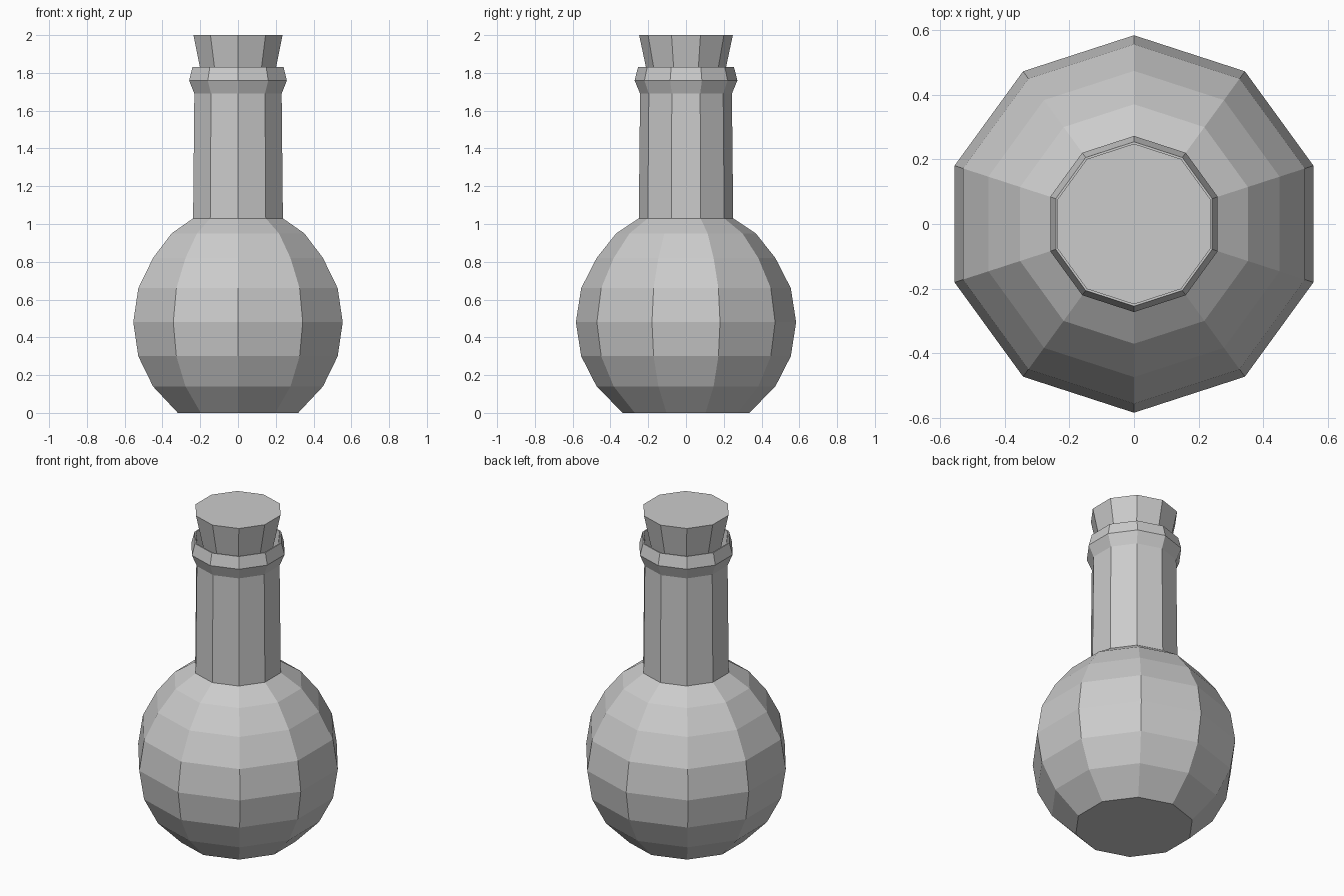
import bpy
import bmesh
from math import cos, sin, pi

SIDES = 10

cube = bpy.data.objects.get("Cube")
if cube:
    bpy.data.objects.remove(cube, do_unlink=True)

grey = bpy.data.materials.new("plain_grey")
grey.use_nodes = True
grey.diffuse_color = (0.6, 0.6, 0.6, 1)
grey.node_tree.nodes["Principled BSDF"].inputs["Base Color"].default_value = (0.6, 0.6, 0.6, 1)


def lathe(name, profile):
    """Revolve (radius, height) points into a faceted solid, capped at both ends."""
    bm = bmesh.new()
    rings = []
    for r, z in profile:
        angles = [pi / 2 + 2 * pi * i / SIDES for i in range(SIDES)]
        rings.append([bm.verts.new((r * cos(a), r * sin(a), z)) for a in angles])
    for low, high in zip(rings, rings[1:]):
        for i in range(SIDES):
            j = (i + 1) % SIDES
            bm.faces.new((low[i], low[j], high[j], high[i]))
    bm.faces.new(rings[0][::-1])
    bm.faces.new(rings[-1])
    mesh = bpy.data.meshes.new(name)
    bm.to_mesh(mesh)
    bm.free()
    mesh.materials.append(grey)
    obj = bpy.data.objects.new(name, mesh)
    bpy.context.collection.objects.link(obj)
    return obj


# Round body, neck and flared lip, turning inward to a hollow mouth
body = [(0.335, 0), (0.473, 0.14), (0.555, 0.30), (0.583, 0.48),
        (0.555, 0.66), (0.473, 0.82), (0.37, 0.95), (0.25, 1.03)]
neck = [(0.243, 1.69), (0.272, 1.76), (0.254, 1.83)]
mouth = [(0.246, 1.83), (0.232, 1.70), (0.228, 1.62)]
lathe("bottle", body + neck + mouth)

# Tapered stopper pushed into the mouth
lathe("cork", [(0.17, 1.64), (0.212, 1.83), (0.248, 2.0)])
